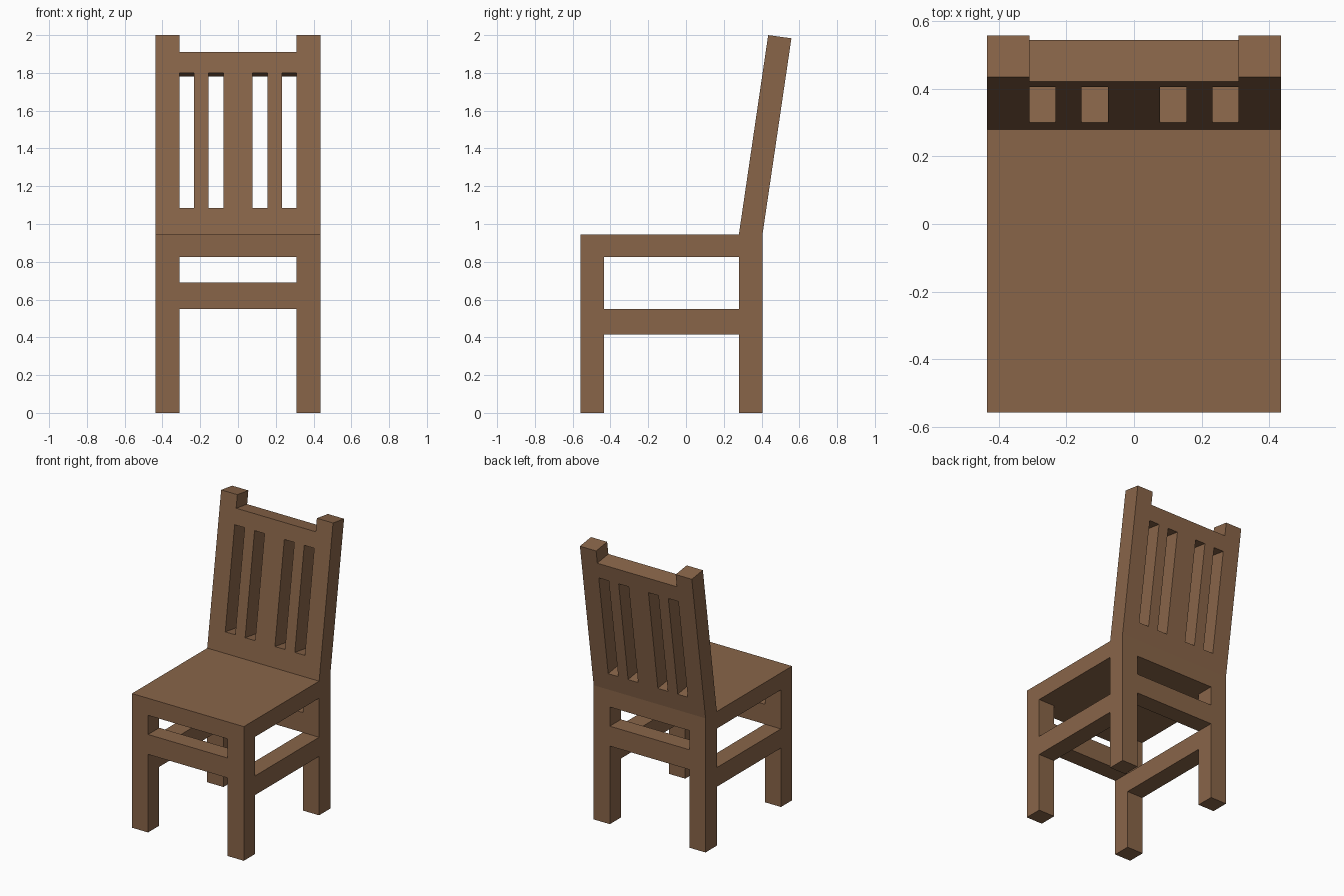
import bpy, bmesh, math
from mathutils import Matrix, Vector

if "Cube" in bpy.data.objects:
    bpy.data.objects.remove(bpy.data.objects["Cube"])

wood = bpy.data.materials.new("brown wood")
wood.diffuse_color = (0.25, 0.13, 0.066, 1)
wood.use_nodes = True
wood.node_tree.nodes["Principled BSDF"].inputs["Base Color"].default_value = wood.diffuse_color

W, POST = 0.436, 0.31            # half width, inner face of the posts
FRONT, FRONT_IN, BACK_IN, BACK = -0.558, -0.434, 0.28, 0.405
SEAT_LOW, SEAT_TOP = 0.825, 0.945
LEAN = math.atan2(0.155, 1.055)  # backrest tilt


def make_object(name, bm):
    bmesh.ops.recalc_face_normals(bm, faces=bm.faces)
    mesh = bpy.data.meshes.new(name)
    bm.to_mesh(mesh)
    bm.free()
    mesh.materials.append(wood)
    ob = bpy.data.objects.new(name, mesh)
    bpy.context.collection.objects.link(ob)
    return ob


def box(name, x, y, z, matrix=Matrix()):
    lo, hi = Vector((x[0], y[0], z[0])), Vector((x[1], y[1], z[1]))
    bm = bmesh.new()
    place = Matrix.Translation((lo + hi) / 2) @ Matrix.Diagonal((*(hi - lo), 1))
    bmesh.ops.create_cube(bm, size=1, matrix=matrix @ place)
    return make_object(name, bm)


def carve(target, cutter):
    mod = target.modifiers.new("carve", 'BOOLEAN')
    mod.operation, mod.solver, mod.object = 'DIFFERENCE', 'EXACT', cutter
    bpy.context.view_layer.objects.active = target
    bpy.ops.object.modifier_apply(modifier=mod.name)
    bpy.data.objects.remove(cutter)


# Chair block: side profile extruded across the width
profile = [(FRONT, 0), (BACK, 0), (BACK, SEAT_TOP), (0.558, 1.983),
           (0.435, 2.0), (BACK_IN, SEAT_TOP), (FRONT, SEAT_TOP)]
bm = bmesh.new()
side = bm.faces.new([bm.verts.new((-W, y, z)) for y, z in profile])
new = bmesh.ops.extrude_face_region(bm, geom=[side])["geom"]
bmesh.ops.translate(bm, vec=(2 * W, 0, 0),
                    verts=[v for v in new if isinstance(v, bmesh.types.BMVert)])
chair = make_object("chair_frame", bm)

# Hollow under the seat
inner_x, inner_y = (-POST, POST), (FRONT_IN, BACK_IN)
carve(chair, box("hollow", inner_x, inner_y, (-0.1, SEAT_LOW)))

# Openings above and below the front/back and side stretchers
for z in ((-0.1, 0.55), (0.69, SEAT_LOW)):
    carve(chair, box("front_opening", inner_x, (-1, 1), z))
for z in ((-0.1, 0.415), (0.55, SEAT_LOW)):
    carve(chair, box("side_opening", (-1, 1), inner_y, z))

# Slots between the backrest slats, and the notch above the top rail
tilt = Matrix.Translation((0, BACK_IN, SEAT_TOP)) @ Matrix.Rotation(-LEAN, 4, 'X')
for s in (-1, 1):
    for a, b in ((0.077, 0.155), (0.232, POST)):
        carve(chair, box("slot", sorted((s * a, s * b)), (-0.1, 0.3), (0.1415, 0.864), tilt))
carve(chair, box("rail_notch", inner_x, (-0.1, 0.3), (0.975, 1.3), tilt))
